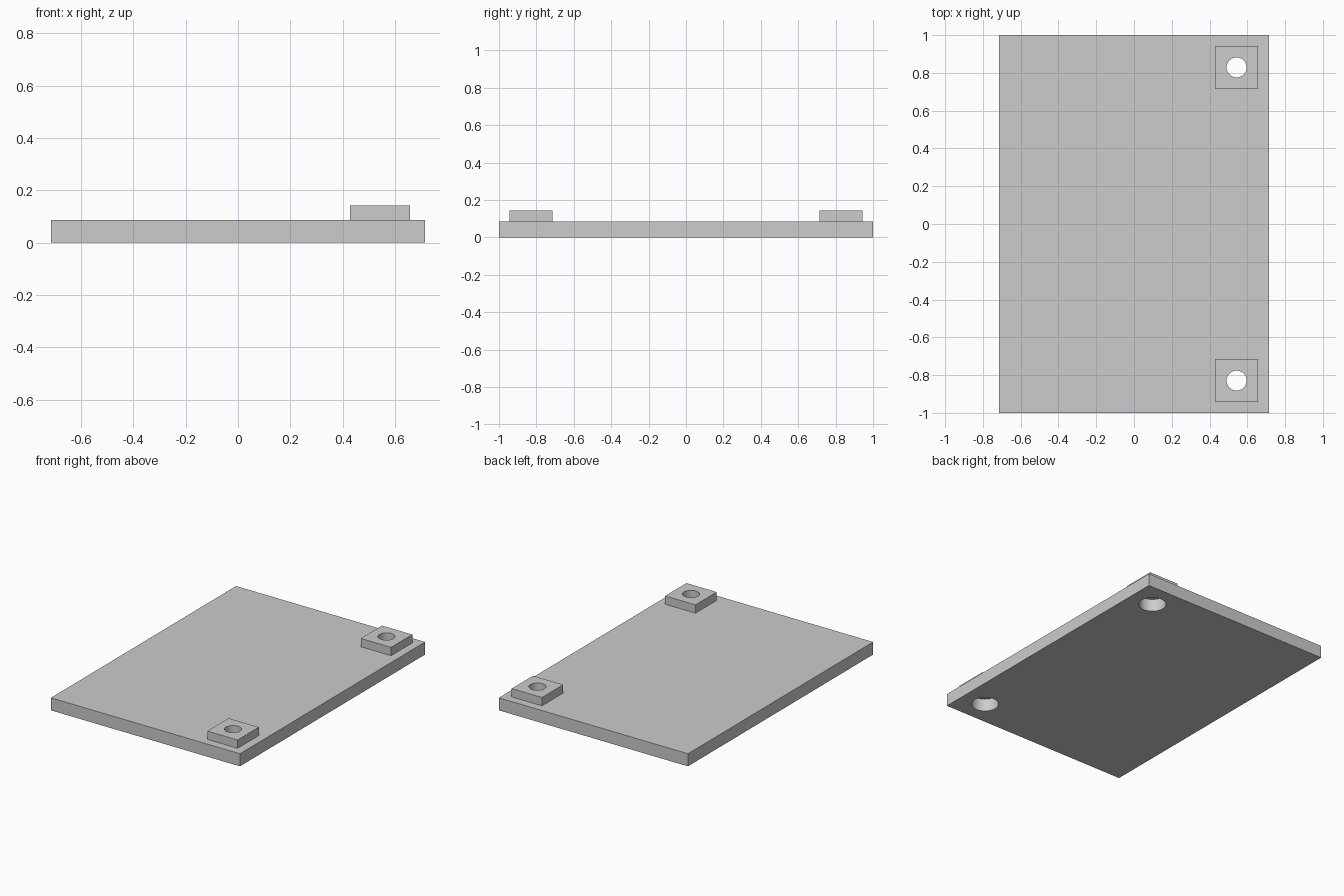
import bpy

old = bpy.data.objects.get("Cube")
if old:
    bpy.data.objects.remove(old, do_unlink=True)

WIDTH, LENGTH, THICK = 1.43, 2.0, 0.086
PAD_X, PAD_Y, PAD_SIZE, PAD_TOP = 0.543, 0.829, 0.229, 0.143
SCREW_R, BORE_R = 0.053, 0.086

grey = bpy.data.materials.new("light grey")
grey.use_nodes = True
colour = (0.604, 0.604, 0.604, 1)
grey.diffuse_color = colour
grey.node_tree.nodes["Principled BSDF"].inputs["Base Color"].default_value = colour


def block(name, x, y, width, length, bottom, top):
    bpy.ops.mesh.primitive_cube_add(size=1, location=(x, y, (bottom + top) / 2))
    obj = bpy.context.object
    obj.name = name
    obj.scale = (width, length, top - bottom)
    bpy.ops.object.transform_apply(location=False, rotation=False, scale=True)
    obj.data.materials.append(grey)
    return obj


def drill(obj, x, y, radius):
    """Cut a vertical round hole right through an object."""
    bpy.ops.mesh.primitive_cylinder_add(vertices=48, radius=radius, depth=1,
                                        location=(x, y, 0.1))
    cutter = bpy.context.object
    cutter.hide_render = True
    cutter.data.materials.append(grey)
    mod = obj.modifiers.new("hole", 'BOOLEAN')
    mod.operation = 'DIFFERENCE'
    mod.solver = 'EXACT'
    mod.object = cutter
    bpy.ops.object.select_all(action='DESELECT')
    obj.select_set(True)
    bpy.context.view_layer.objects.active = obj
    bpy.ops.object.modifier_apply(modifier=mod.name)
    bpy.data.objects.remove(cutter, do_unlink=True)
    bpy.ops.object.shade_smooth_by_angle()


# Base plate with wide bores underneath the pads
plate = block("base_plate", 0, 0, WIDTH, LENGTH, 0, THICK)

# Square mounting pads with narrower screw holes
for label, side in (("front", -1), ("back", 1)):
    y = side * PAD_Y
    drill(plate, PAD_X, y, BORE_R)
    pad = block(label + "_mounting_pad", PAD_X, y, PAD_SIZE, PAD_SIZE, THICK, PAD_TOP)
    drill(pad, PAD_X, y, SCREW_R)
